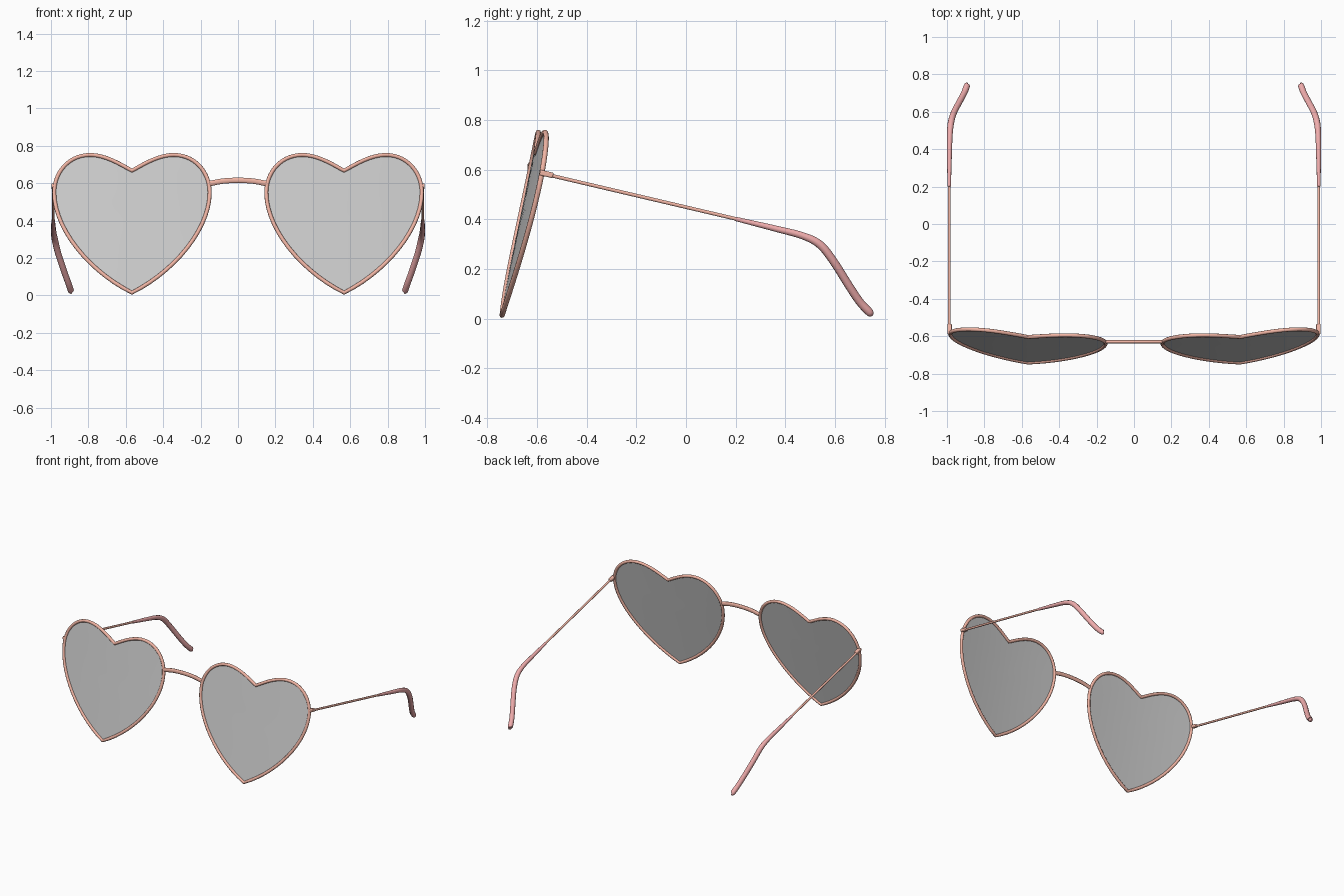
import bpy, bmesh
from mathutils import Vector
from mathutils.geometry import interpolate_bezier

if "Cube" in bpy.data.objects:
    bpy.data.objects.remove(bpy.data.objects["Cube"])

CX = 0.567  # centre of each lens in x


def material(name, color):
    m = bpy.data.materials.new(name)
    m.diffuse_color = color
    m.use_nodes = True
    m.node_tree.nodes["Principled BSDF"].inputs["Base Color"].default_value = m.diffuse_color
    return m


METAL = material("rose_metal", (0.88, 0.46, 0.37, 1))
PLASTIC = material("pink_plastic", (0.88, 0.42, 0.42, 1))
GLASS = material("grey_glass", (0.56, 0.56, 0.56, 1))


def finish(ob, mat, mirror=True, angle=0.9):
    bpy.ops.object.select_all(action='DESELECT')
    bpy.context.view_layer.objects.active = ob
    ob.select_set(True)
    if ob.type == 'CURVE':
        bpy.ops.object.convert(target='MESH')
        ob = bpy.context.object
    ob.data.materials.clear()
    ob.data.materials.append(mat)
    bpy.ops.object.shade_smooth_by_angle(angle=angle)
    if mirror:
        mod = ob.modifiers.new("mirror", 'MIRROR')
        mod.use_mirror_merge = False
    return ob


def tube(name, pts, radii, mat, closed=False, mirror=True, loc=(0, 0, 0), scale=(1, 1, 1)):
    cu = bpy.data.curves.new(name, 'CURVE')
    cu.dimensions = '3D'
    cu.bevel_depth = 1.0
    cu.bevel_resolution = 3
    cu.use_fill_caps = True
    sp = cu.splines.new('POLY')
    sp.points.add(len(pts) - 1)
    for p, co, r in zip(sp.points, pts, radii):
        p.co = (*co, 1)
        p.radius = r
    sp.use_cyclic_u = closed
    ob = bpy.data.objects.new(name, cu)
    bpy.context.collection.objects.link(ob)
    ob.location, ob.scale = loc, scale
    return finish(ob, mat, mirror)


def smooth_path(keys, steps=6):
    # Catmull-Rom through (x, y, z, radius) keys
    k = [Vector(v) for v in keys]
    k = [2 * k[0] - k[1]] + k + [2 * k[-1] - k[-2]]
    out = []
    for a, b, c, d in zip(k, k[1:], k[2:], k[3:]):
        for i in range(steps):
            t = i / steps
            out.append(0.5 * (2 * b + (c - a) * t + (2 * a - 5 * b + 4 * c - d) * t * t
                              + (3 * b - a - 3 * c + d) * t ** 3))
    out.append(k[-2])
    return [v[:3] for v in out], [v[3] for v in out]


def place(dx, z):
    # tilted and slightly wrapped lens surface
    return Vector((CX + dx, -0.744 + 0.210 * z + 0.06 * dx + 0.09 * dx * dx, z))


# Heart outline, notch to tip, then mirrored
segments = [((0, .667), (.06, .70), (.14, .751), (.225, .751)),
            ((.225, .751), (.335, .751), (.416, .66), (.416, .55)),
            ((.416, .55), (.416, .36), (.235, .132), (0, .014))]
half = []
for a, h1, h2, b in segments:
    half += [v.to_2d() for v in interpolate_bezier(*[Vector((*p, 0)) for p in (a, h1, h2, b)], 15)][:-1]
heart = half + [Vector((0, .014))] + [Vector((-v.x, v.y)) for v in reversed(half[1:])]

# Rims
tube("lens_rim", [place(*v) for v in heart], [0.0105] * len(heart), METAL, closed=True)

# Lenses: concentric heart rings
bm = bmesh.new()
mid = Vector((0, 0.42))
rings = [[bm.verts.new(place(*mid.lerp(v, s))) for v in heart] for s in (1, .75, .5, .25)]
n = len(heart)
for r1, r2 in zip(rings, rings[1:]):
    for i in range(n):
        bm.faces.new((r1[i], r2[i], r2[(i + 1) % n], r1[(i + 1) % n]))
centre = bm.verts.new(place(*mid))
for i in range(n):
    bm.faces.new((rings[-1][i], centre, rings[-1][(i + 1) % n]))
bmesh.ops.recalc_face_normals(bm, faces=bm.faces)
bm.faces.ensure_lookup_table()
if bm.faces[0].normal.y > 0:
    bmesh.ops.reverse_faces(bm, faces=bm.faces)
me = bpy.data.meshes.new("lens")
bm.to_mesh(me)
bm.free()
lens = bpy.data.objects.new("lens", me)
bpy.context.collection.objects.link(lens)
finish(lens, GLASS)

# Bridge: flattened arched bar
pts, rad = smooth_path([(-.15, 0, .598, .015), (-.08, 0, .611, .015), (0, 0, .615, .015),
                        (.08, 0, .611, .015), (.15, 0, .598, .015)])
tube("bridge", pts, rad, METAL, mirror=False, loc=(0, -.63, 0), scale=(1, .6, 1))

# Hinges
bpy.ops.mesh.primitive_cube_add(size=1, location=(.986, -.562, .583))
hinge = bpy.context.object
hinge.name = "hinge"
hinge.scale = (.024, .055, .022)
hinge.rotation_euler.x = -.23
bpy.ops.object.transform_apply(location=True, rotation=True, scale=True)
bev = hinge.modifiers.new("bevel", 'BEVEL')
bev.width = .005
bev.segments = 2
finish(hinge, METAL)

# Temple wires
tube("temple_wire", [(.988, -.57, .583), (.988, .24, .393)], [.0075, .0075], METAL)

# Temple tips: swelling sleeve that hooks down and inward
pts, rad = smooth_path([(.988, .20, .402, .009), (.987, .36, .363, .013), (.985, .47, .334, .015),
                        (.979, .54, .298, .017), (.963, .595, .230, .017), (.932, .655, .135, .017),
                        (.908, .70, .068, .017), (.894, .738, .027, .017), (.891, .743, .022, .012)])
tube("temple_tip", pts, rad, PLASTIC)
